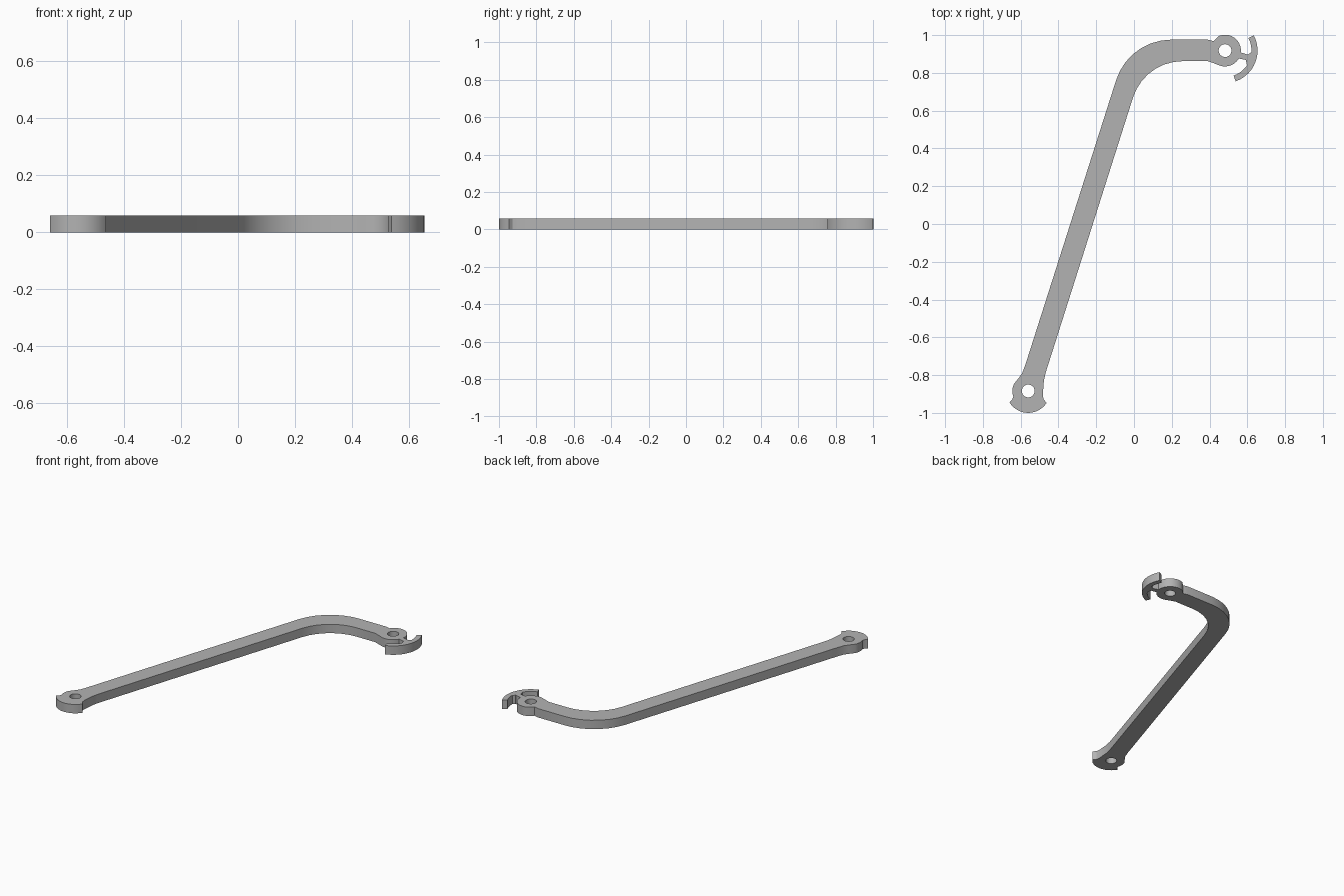
import bpy, bmesh
from math import sin, cos, radians

if "Cube" in bpy.data.objects:
    bpy.data.objects.remove(bpy.data.objects["Cube"])

THICK = 0.058
TOP = (0.482, 0.918)     # upper pivot
LOW = (-0.56, -0.884)    # lower pivot
EYE, HOLE, LIP = 0.084, 0.034, 0.116
HOOK_IN, HOOK_OUT = 0.14, 0.172


def arc(centre, r, start, end, n):
    """Points on a circle between two angles in degrees."""
    out = []
    for i in range(n + 1):
        a = radians(start + (end - start) * i / n)
        out.append((centre[0] + r * cos(a), centre[1] + r * sin(a)))
    return out


# Outline, counter-clockwise from the lower lip
outline = arc(LOW, LIP, 211, 327, 12)
outline += [(-0.479, -0.928), (-0.483, -0.905), (-0.477, -0.83), (-0.467, -0.785)]
# inner side of the bend
outline += arc((0.257, 0.587), 0.275, 162.3, 90, 7)
outline += [(0.39, 0.862), (0.42, 0.852)]
# upper eye, underside, then the neck and the hook
outline += arc(TOP, EYE, -112, -30, 7)
outline += arc(TOP, 0.122, -24, -25, 1)
outline += arc(TOP, HOOK_IN, -34, -71, 5)
outline += arc(TOP, HOOK_OUT, -71, 28, 14)
outline += arc(TOP, HOOK_IN, 28, -3, 5)
outline += arc(TOP, 0.125, -9, -10, 1)
outline += arc(TOP, EYE, -7, 112, 10)
outline += [(0.42, 0.968), (0.39, 0.976)]
# outer side of the bend
outline += arc((0.198, 0.669), 0.307, 90, 162.3, 7)
# flare into the lower eye
outline += [(-0.575, -0.745), (-0.592, -0.79), (-0.61, -0.815)]
outline += arc(LOW, EYE, 153, 200, 5)
outline += [(-0.645, -0.93)]

# Flat filled curve, extruded, with both pivot holes
curve = bpy.data.curves.new("bent_link_arm", 'CURVE')
curve.dimensions = '2D'
curve.fill_mode = 'BOTH'
curve.extrude = THICK / 2
for loop in (outline, arc(TOP, HOLE, 0, 345, 23), arc(LOW, HOLE, 0, 345, 23)):
    spline = curve.splines.new('POLY')
    spline.points.add(len(loop) - 1)
    for p, (x, y) in zip(spline.points, loop):
        p.co = (x, y, 0, 1)
    spline.use_cyclic_u = True
arm = bpy.data.objects.new("bent_link_arm", curve)
bpy.context.collection.objects.link(arm)
bpy.ops.object.select_all(action='DESELECT')
arm.select_set(True)
bpy.context.view_layer.objects.active = arm
bpy.ops.object.convert(target='MESH')
arm = bpy.context.view_layer.objects.active

# Weld caps to walls and stand it on the ground
bm = bmesh.new()
bm.from_mesh(arm.data)
bmesh.ops.remove_doubles(bm, verts=bm.verts, dist=0.0005)
bmesh.ops.translate(bm, verts=bm.verts, vec=(0, 0, THICK / 2))
bmesh.ops.recalc_face_normals(bm, faces=bm.faces)
bm.to_mesh(arm.data)
bm.free()

# Plain grey
grey = bpy.data.materials.new("plain grey")
grey.use_nodes = True
colour = (0.45, 0.45, 0.45, 1)
grey.diffuse_color = colour
grey.node_tree.nodes["Principled BSDF"].inputs["Base Color"].default_value = colour
arm.data.materials.clear()
arm.data.materials.append(grey)
bpy.ops.object.shade_smooth_by_angle(angle=radians(30))
